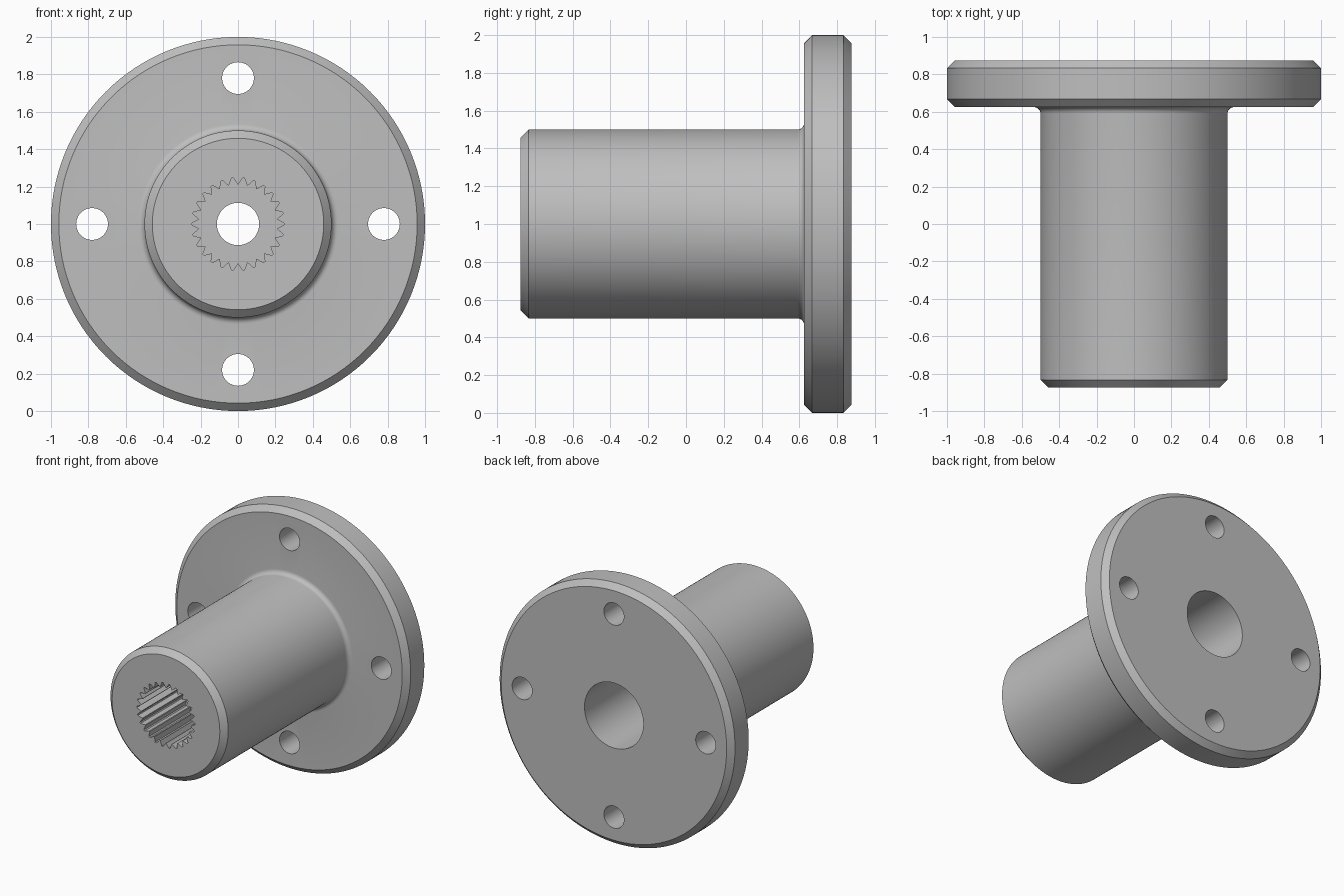
import bpy, bmesh, math
from mathutils import Matrix

cube = bpy.data.objects.get("Cube")
if cube:
    bpy.data.objects.remove(cube, do_unlink=True)

CENTRE_Z = 1.0
steel = bpy.data.materials.new("grey steel")
steel.use_nodes = True
COLOUR = (0.52, 0.52, 0.52, 1)
steel.diffuse_color = COLOUR
steel.node_tree.nodes["Principled BSDF"].inputs["Base Color"].default_value = COLOUR


def make_object(name, bm):
    bmesh.ops.recalc_face_normals(bm, faces=bm.faces)
    mesh = bpy.data.meshes.new(name)
    bm.to_mesh(mesh)
    bm.free()
    mesh.materials.append(steel)
    obj = bpy.data.objects.new(name, mesh)
    bpy.context.collection.objects.link(obj)
    return obj


def lathe(name, profile, steps=128):
    """Turn (radius, y) points around the y axis; the ends get caps."""
    bm = bmesh.new()
    rings = []
    for r, y in profile:
        angles = [math.tau * i / steps for i in range(steps)]
        rings.append([bm.verts.new((r * math.cos(a), y, CENTRE_Z + r * math.sin(a)))
                      for a in angles])
    for a, b in zip(rings, rings[1:]):
        for i in range(steps):
            j = (i + 1) % steps
            bm.faces.new((a[i], a[j], b[j], b[i]))
    bm.faces.new(rings[0])
    bm.faces.new(rings[-1])
    return make_object(name, bm)


def prism(name, outline, y0, y1):
    """Extrude an (x, z) outline along y."""
    bm = bmesh.new()
    face = bm.faces.new([bm.verts.new((x, y0, z)) for x, z in outline])
    new = bmesh.ops.extrude_face_region(bm, geom=[face])["geom"]
    verts = [v for v in new if isinstance(v, bmesh.types.BMVert)]
    bmesh.ops.translate(bm, verts=verts, vec=(0, y1 - y0, 0))
    return make_object(name, bm)


def circle(r, cx=0, cz=CENTRE_Z, steps=48):
    return [(cx + r * math.cos(math.tau * i / steps), cz + r * math.sin(math.tau * i / steps))
            for i in range(steps)]


# Hub and flange body, chamfered, with a fillet at the joint
FRONT, FLANGE, BACK = -0.875, 0.625, 0.875
CH, FIL = 0.042, 0.035
fillet = [(0.5 + FIL * (1 - math.cos(t)), FLANGE - FIL * (1 - math.sin(t)))
          for t in [math.pi / 2 * i / 6 for i in range(7)]]
profile = [(0.5 - CH, FRONT), (0.5, FRONT + CH)] + fillet + [
    (1 - CH, FLANGE), (1, FLANGE + CH), (1, BACK - CH), (1 - CH, BACK)]
hub = lathe("flanged_hub", profile)

# Toothed socket outline
TEETH, OUTER, INNER = 26, 0.247, 0.212
spline = []
for i in range(TEETH):
    for offset, r in ((-0.08, OUTER), (0.08, OUTER), (0.46, INNER), (0.54, INNER)):
        a = math.tau * (i + offset) / TEETH
        spline.append((r * math.cos(a), CENTRE_Z + r * math.sin(a)))

# Socket, rear bore, centre hole and four bolt holes
cutters = [
    prism("socket_cutter", spline, FRONT - 0.1, -0.375),
    prism("rear_bore_cutter", circle(0.25, steps=96), -0.25, BACK + 0.1),
    prism("centre_hole_cutter", circle(0.113), -0.45, -0.15),
]
for i in range(4):
    a = math.pi / 2 * i
    hole = circle(0.085, 0.78 * math.cos(a), CENTRE_Z + 0.78 * math.sin(a))
    cutters.append(prism("bolt_hole_cutter", hole, FLANGE - 0.1, BACK + 0.1))

bpy.ops.object.select_all(action="DESELECT")
hub.select_set(True)
bpy.context.view_layer.objects.active = hub
for cutter in cutters:
    cutter.hide_render = True
    mod = hub.modifiers.new("cut", "BOOLEAN")
    mod.operation = "DIFFERENCE"
    mod.solver = "EXACT"
    mod.object = cutter
    bpy.ops.object.modifier_apply(modifier=mod.name)
    bpy.data.objects.remove(cutter, do_unlink=True)

bpy.ops.object.shade_smooth_by_angle(angle=math.radians(25))
